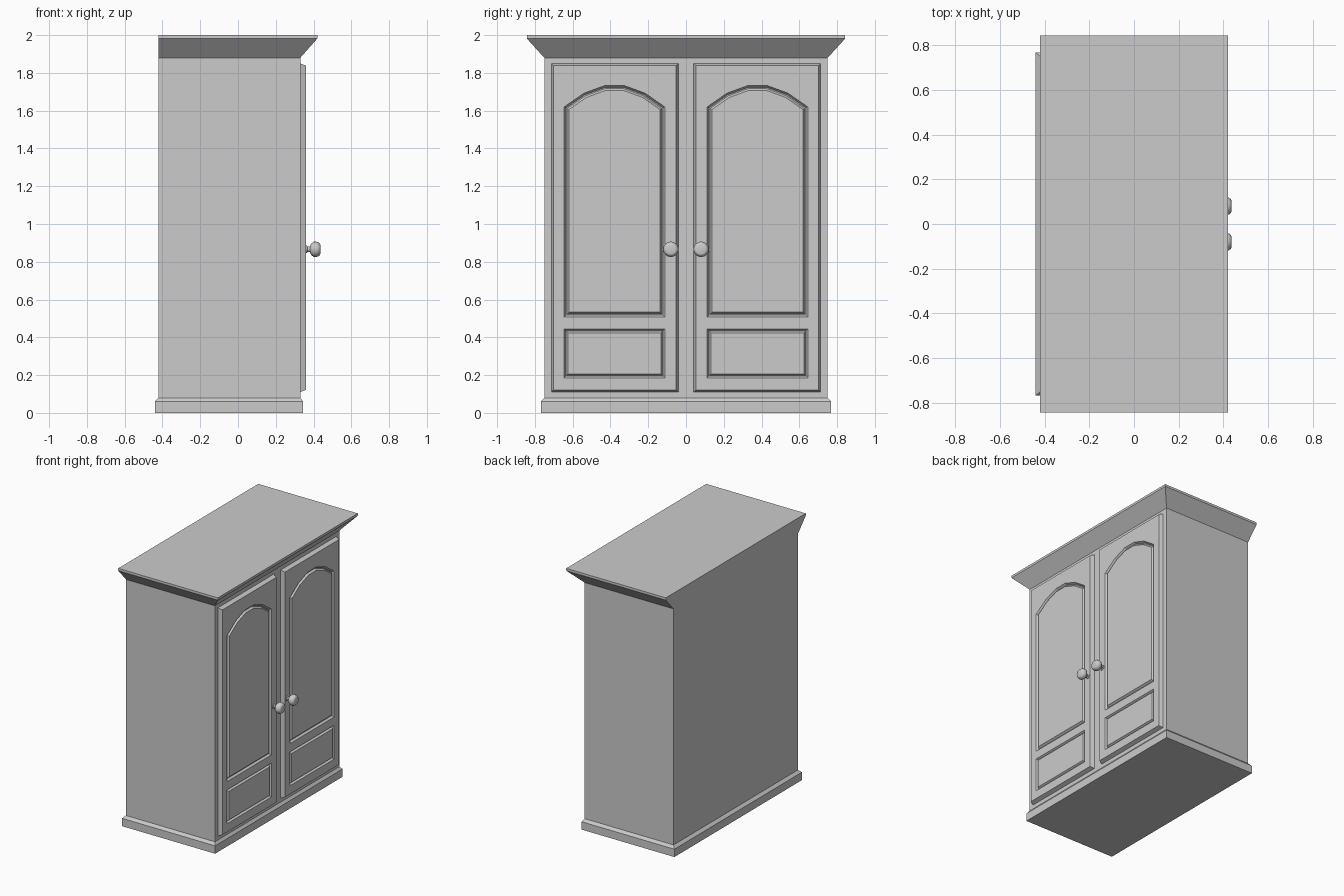
import bpy, bmesh, math
from mathutils import Vector

if "Cube" in bpy.data.objects:
    bpy.data.objects.remove(bpy.data.objects["Cube"])


def add_object(name, bm, mirror=False):
    bmesh.ops.recalc_face_normals(bm, faces=bm.faces)
    me = bpy.data.meshes.new(name)
    bm.to_mesh(me)
    bm.free()
    ob = bpy.data.objects.new(name, me)
    bpy.context.collection.objects.link(ob)
    if mirror:
        m = ob.modifiers.new("mirror_y", 'MIRROR')
        m.use_axis = (False, True, False)
    return ob


def bridge(bm, loops):
    for a, b in zip(loops, loops[1:]):
        n = len(a)
        for i in range(n):
            j = (i + 1) % n
            bm.faces.new((a[i], a[j], b[j], b[i]))


def stacked_box(name, sections):
    """Loft rectangles given as (x0, x1, half_y, z)."""
    bm = bmesh.new()
    loops = [[bm.verts.new(p) for p in
              ((x0, -h, z), (x1, -h, z), (x1, h, z), (x0, h, z))]
             for x0, x1, h, z in sections]
    bridge(bm, loops)
    bm.faces.new(loops[0])
    bm.faces.new(loops[-1])
    return add_object(name, bm)


def inset(pts, d):
    """Mitred inward offset of a counter-clockwise outline."""
    out, n = [], len(pts)
    for i in range(n):
        p = Vector(pts[i])
        e1 = (p - Vector(pts[i - 1])).normalized()
        e2 = (Vector(pts[(i + 1) % n]) - p).normalized()
        n1, n2 = Vector((-e1.y, e1.x)), Vector((-e2.y, e2.x))
        out.append(p + (n1 + n2) * d / (1 + n1.dot(n2)))
    return out


def rect(y0, y1, z0, z1):
    return [(y0, z0), (y1, z0), (y1, z1), (y0, z1)]


# Carcass, plinth and flared cornice (flush at the back)
stacked_box("plinth", [(-.44, .345, .768, 0), (-.44, .345, .768, .06),
                       (-.42, .33, .75, .08)])
stacked_box("cabinet_body", [(-.42, .33, .75, .08), (-.42, .33, .75, 1.88)])
stacked_box("cornice", [(-.42, .33, .75, 1.88), (-.42, .42, .843, 1.982),
                        (-.42, .42, .843, 2.0)])

# Doors: bevelled slab with grooves around raised panels
FRONT, GROOVE = .36, .345
bm = bmesh.new()


def ring(pts, x):
    return [bm.verts.new((x, p[0], p[1])) for p in pts]


slab = rect(.04, .713, .11, 1.85)
outer = [ring(slab, .32), ring(slab, .33), ring(inset(slab, .012), FRONT)]
bridge(bm, outer)
bm.faces.new(outer[0])
arch = [(.112, .507), (.645, .507), (.645, 1.62), (.54, 1.693), (.43, 1.733),
        (.327, 1.733), (.217, 1.693), (.112, 1.62)]
borders = [outer[-1]]
for shape, steps in (
        (arch, ((0, FRONT), (.010, GROOVE), (.016, GROOVE), (.026, FRONT))),
        (rect(.112, .645, .186, .444),
         ((0, FRONT), (.009, GROOVE), (.011, GROOVE), (.020, FRONT)))):
    loops = [ring(inset(shape, d), x) for d, x in steps]
    bridge(bm, loops)
    bm.faces.new(loops[-1])
    borders.append(loops[0])
edges = [bm.edges.get((l[i - 1], l[i])) for l in borders for i in range(len(l))]
bmesh.ops.triangle_fill(bm, edges=edges, use_beauty=True, normal=(1, 0, 0))
add_object("doors", bm, mirror=True)

# Turned knobs
bm = bmesh.new()
profile = [(.355, .020), (.364, .020), (.368, .014), (.380, .015), (.388, .030),
           (.400, .040), (.412, .041), (.424, .038), (.434, .031), (.436, .024)]
N = 16
loops = [[bm.verts.new((x, .08 + r * math.cos(2 * math.pi * i / N),
                        .866 + r * math.sin(2 * math.pi * i / N)))
          for i in range(N)] for x, r in profile]
bridge(bm, loops)
bm.faces.new(loops[0])
bm.faces.new(loops[-1])
knobs = add_object("knobs", bm, mirror=True)
bpy.context.view_layer.objects.active = knobs
knobs.select_set(True)
bpy.ops.object.shade_smooth_by_angle(angle=math.radians(40))
